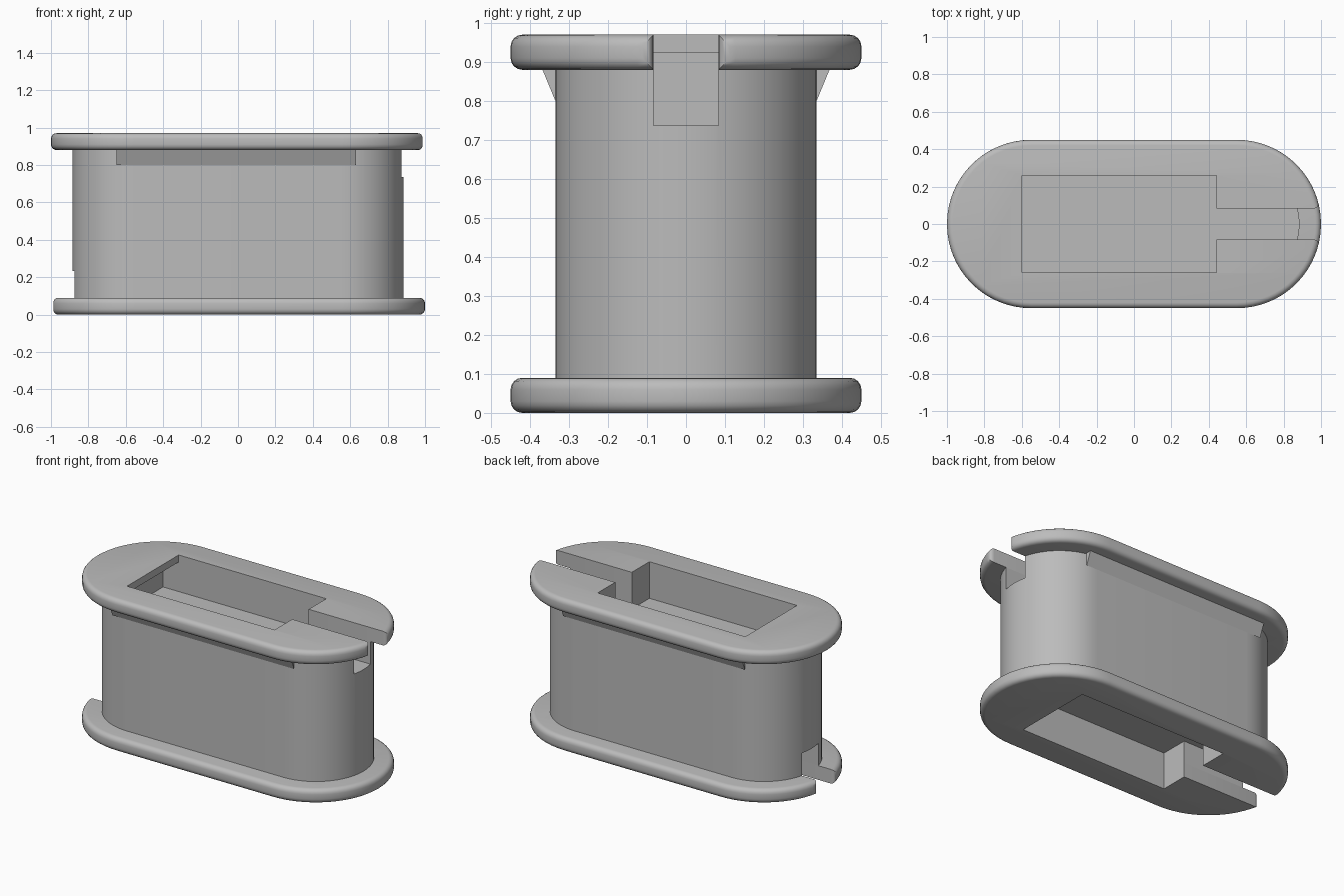
import bpy, bmesh, math
from mathutils import Matrix

if "Cube" in bpy.data.objects:
    bpy.data.objects.remove(bpy.data.objects["Cube"], do_unlink=True)

HEIGHT, PLATE = 0.97, 0.09
STRAIGHT = 0.55                      # half length between the end arc centres
SLOT = 0.083                         # half width of the cable slot
FLOOR = 0.737                        # floor of pocket and slot
FLIP = Matrix.Translation((0, 0, HEIGHT)) @ Matrix.Rotation(math.pi, 4, 'Y')

grey = bpy.data.materials.new("matte_grey")
grey.use_nodes = True
grey.diffuse_color = (0.5, 0.5, 0.5, 1)
grey.node_tree.nodes["Principled BSDF"].inputs["Base Color"].default_value = (0.5, 0.5, 0.5, 1)


def prism(points, direction):
    """Extrude a closed outline of 3D points."""
    bm = bmesh.new()
    face = bm.faces.new([bm.verts.new(p) for p in points])
    ext = bmesh.ops.extrude_face_region(bm, geom=[face])
    moved = [g for g in ext["geom"] if isinstance(g, bmesh.types.BMVert)]
    bmesh.ops.translate(bm, verts=moved, vec=direction)
    bmesh.ops.recalc_face_normals(bm, faces=bm.faces[:])
    return bm


def finish(bm, name, matrix=Matrix()):
    bm.transform(matrix)
    mesh = bpy.data.meshes.new(name)
    bm.to_mesh(mesh)
    bm.free()
    mesh.materials.append(grey)
    obj = bpy.data.objects.new(name, mesh)
    bpy.context.collection.objects.link(obj)
    return obj


def arc(radius, start, end, side, steps):
    angles = [start + (end - start) * i / steps for i in range(steps + 1)]
    return [(side * STRAIGHT + radius * math.cos(a), radius * math.sin(a)) for a in angles]


def activate(obj):
    bpy.ops.object.select_all(action='DESELECT')
    obj.select_set(True)
    bpy.context.view_layer.objects.active = obj


def cut(obj, cutters):
    activate(obj)
    for cutter in cutters:
        mod = obj.modifiers.new("cut", 'BOOLEAN')
        mod.operation, mod.solver, mod.object = 'DIFFERENCE', 'EXACT', cutter
        bpy.ops.object.modifier_apply(modifier=mod.name)


def flange(name, matrix):
    """Rounded plate with a slot open at one end."""
    r, q = 0.45, math.pi / 2
    tip = math.asin(SLOT / r)
    outer = arc(r, tip, q, 1, 14) + arc(r, q, 3 * q, -1, 28) + arc(r, -q, -tip, 1, 14)
    outline = outer + [(0.4, -SLOT), (0.4, SLOT)]
    bm = prism([(x, y, HEIGHT - PLATE) for x, y in outline], (0, 0, PLATE))

    def on_slot(v):
        return abs(v.co.y) < SLOT + 0.001 and v.co.x > 0.3

    rim = []
    for e in bm.edges:
        a, b = e.verts
        upright = abs(a.co.z - b.co.z) > 0.01
        if upright:
            if on_slot(a) and a.co.x > 0.9:
                rim.append(e)
        elif not (on_slot(a) and on_slot(b)):
            rim.append(e)
    bmesh.ops.bevel(bm, geom=rim, offset=0.03, segments=4, profile=0.5,
                    affect='EDGES', clamp_overlap=False)
    return finish(bm, name, matrix)


# Cutters: pocket with an undercut lip at one end, and the cable slot
pocket_profile = [(-0.71, FLOOR), (0.44, FLOOR), (0.44, 1.1), (-0.6, 1.1),
                  (-0.6, 0.925), (-0.71, 0.925)]
slot_profile = [(0.3, FLOOR), (1.2, FLOOR), (1.2, 1.1), (0.3, 1.1)]
cutters = {}
for end, matrix in (("top", Matrix()), ("bottom", FLIP)):
    cutters[end] = []
    for name, profile, half in (("pocket", pocket_profile, 0.26), ("slot", slot_profile, SLOT)):
        bm = prism([(x, -half, z) for x, z in profile], (0, 2 * half, 0))
        cutter = finish(bm, f"{end}_{name}_cutter", matrix)
        cutter.hide_render = True
        cutters[end].append(cutter)

# Central core
q = math.pi / 2
core_outline = arc(0.335, -q, q, 1, 28) + arc(0.335, q, 3 * q, -1, 28)
core = finish(prism([(x, y, PLATE) for x, y in core_outline], (0, 0, HEIGHT - 2 * PLATE)), "core")
cut(core, cutters["top"] + cutters["bottom"])

# End plates
top_plate = flange("top_flange", Matrix())
cut(top_plate, cutters["top"][:1])
bottom_plate = flange("bottom_flange", FLIP)
cut(bottom_plate, cutters["bottom"][:1])

# Sloped supports beneath the top plate
parts = [core, top_plate, bottom_plate]
for name, side in (("front_support", -1), ("back_support", 1)):
    wedge = [(0.335, 0.8), (0.368, 0.88), (0.335, 0.88)]
    bm = prism([(-0.65, side * y, z) for y, z in wedge], (1.28, 0, 0))
    parts.append(finish(bm, name))

for part in parts:
    activate(part)
    bpy.ops.object.shade_smooth_by_angle(angle=math.radians(32))

for group in cutters.values():
    for cutter in group:
        bpy.data.objects.remove(cutter, do_unlink=True)
